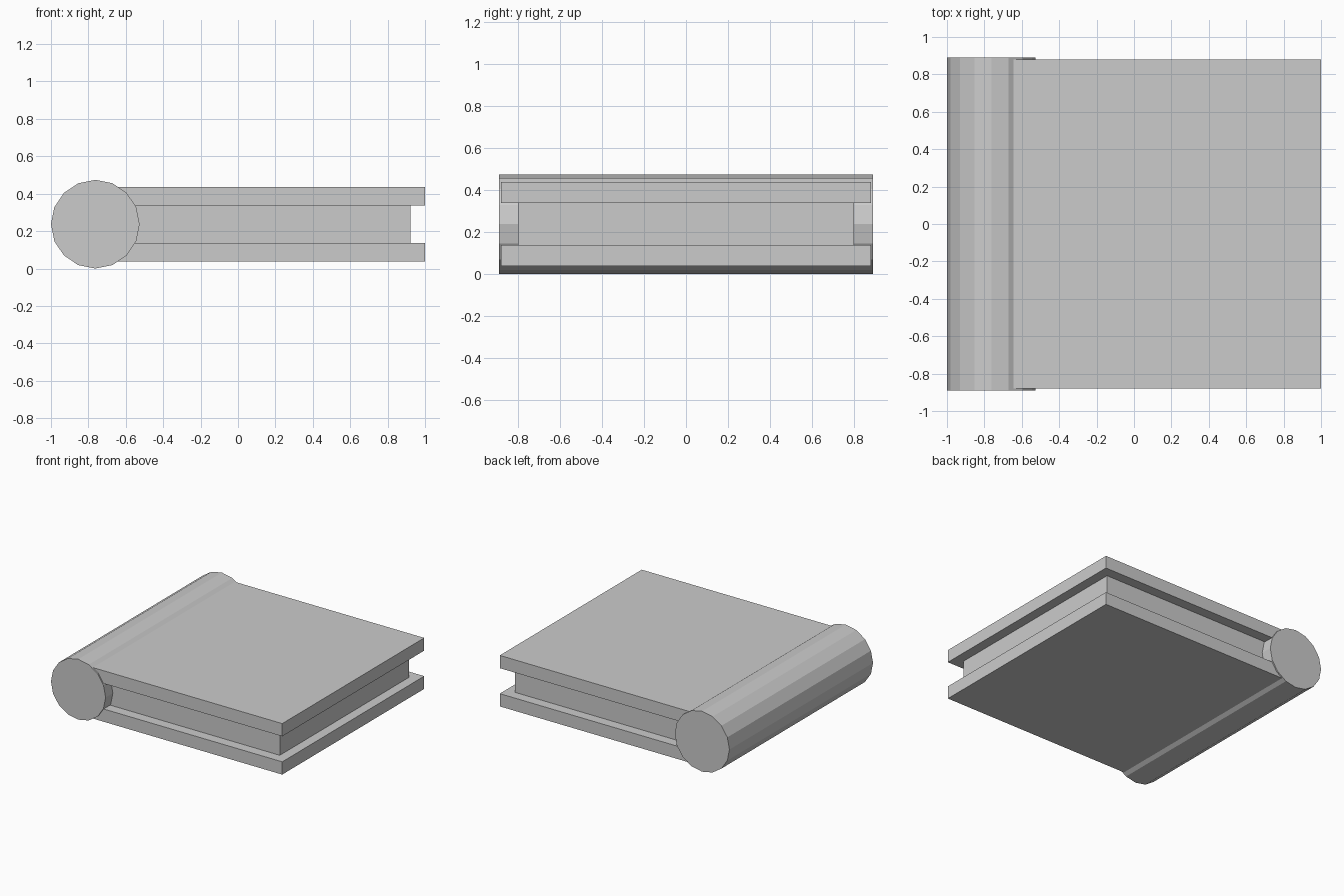
import bpy, math

if "Cube" in bpy.data.objects:
    bpy.data.objects.remove(bpy.data.objects["Cube"])

R = 0.237          # spine radius; the book lies centred on the spine axis
CX = -1 + R        # spine axis position


def box(name, x0, x1, half_y, z0, z1):
    bpy.ops.mesh.primitive_cube_add(size=1, location=((x0 + x1) / 2, 0, (z0 + z1) / 2))
    ob = bpy.context.object
    ob.name = name
    ob.scale = (x1 - x0, 2 * half_y, z1 - z0)
    bpy.ops.object.transform_apply(location=False, rotation=False, scale=True)
    return ob


# Rounded spine: 16-sided flat-shaded cylinder along y
bpy.ops.mesh.primitive_cylinder_add(vertices=16, radius=R, depth=1.78,
                                    location=(CX, 0, R), rotation=(math.pi / 2, 0, 0))
bpy.context.object.name = "spine"
bpy.ops.object.transform_apply(location=False, rotation=True, scale=False)

# Two covers, above and below the page block
for name, z0 in (("bottom_cover", R - 0.2), ("top_cover", R + 0.1)):
    box(name, CX, 1.0, 0.88, z0, z0 + 0.1)

# Page block, inset from the cover edges
box("pages", CX, 0.923, 0.80, R - 0.1, R + 0.1)
